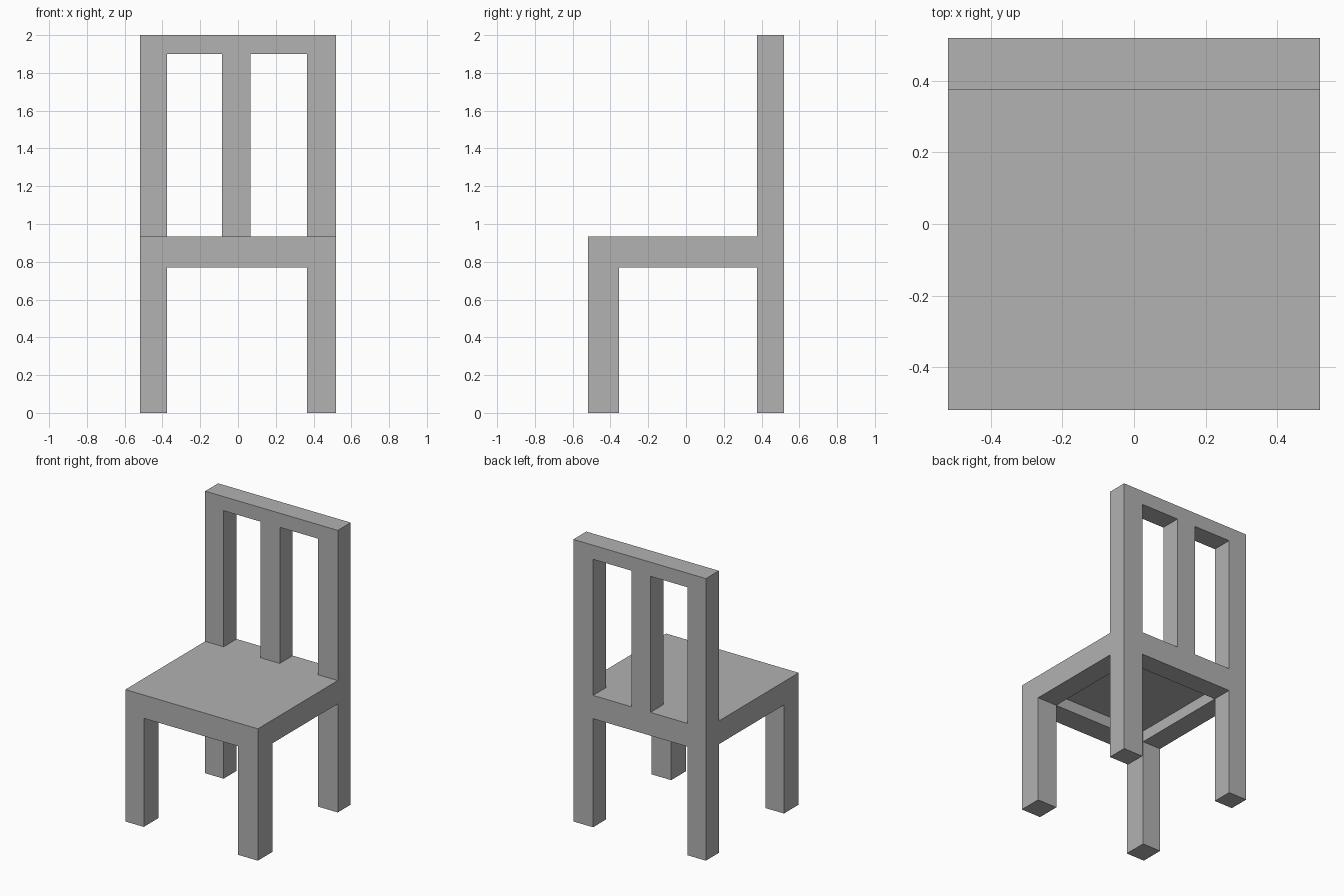
import bpy
import bmesh

cube = bpy.data.objects.get("Cube")
if cube:
    bpy.data.objects.remove(cube, do_unlink=True)

# One plain grey
grey = bpy.data.materials.new("plain_grey")
grey.use_nodes = True
colour = (0.445, 0.445, 0.445, 1)
grey.diffuse_color = colour
grey.node_tree.nodes["Principled BSDF"].inputs["Base Color"].default_value = colour

HALF = 0.52
LEFT_IN, RIGHT_IN = 0.365, -0.375      # inner faces of side posts
FRONT_IN, BACK_IN = -0.355, 0.375      # inner faces of front and back legs
SEAT_LOW, SEAT_TOP = 0.77, 0.935
RAIL_LOW, TOP = 1.9, 2.0


def box(name, xs, ys, zs, edit=None):
    """Box between the given (low, high) limits, with an optional bmesh edit."""
    bm = bmesh.new()
    bmesh.ops.create_cube(bm, size=1)
    for v in bm.verts:
        v.co = [lim[int(c > 0)] for c, lim in zip(v.co, (xs, ys, zs))]
    if edit:
        edit(bm)
    mesh = bpy.data.meshes.new(name)
    bm.to_mesh(mesh)
    bm.free()
    mesh.materials.append(grey)
    obj = bpy.data.objects.new(name, mesh)
    bpy.context.collection.objects.link(obj)
    return obj


def hollow_underside(bm):
    """Recess the bottom of the seat, leaving a frame as wide as the legs."""
    bm.normal_update()
    bottom = min(bm.faces, key=lambda f: f.normal.z)
    bmesh.ops.inset_individual(bm, faces=[bottom], thickness=0.15)
    for v in bottom.verts:
        v.co.x = LEFT_IN if v.co.x > 0 else RIGHT_IN
        v.co.y = BACK_IN if v.co.y > 0 else FRONT_IN
    bmesh.ops.inset_individual(bm, faces=[bottom], thickness=0)
    for v in bottom.verts:
        v.co.z += 0.08


# Seat
full = (-HALF, HALF)
back = (BACK_IN, HALF)
box("seat", full, full, (SEAT_LOW, SEAT_TOP), hollow_underside)

# Legs and back posts on each side
for side, xs in (("left", (LEFT_IN, HALF)), ("right", (-HALF, RIGHT_IN))):
    box(f"front_leg_{side}", xs, (-HALF, FRONT_IN), (0, SEAT_LOW))
    box(f"back_leg_{side}", xs, back, (0, SEAT_LOW))
    box(f"back_post_{side}", xs, back, (SEAT_TOP, RAIL_LOW))

# Middle slat and top rail of the backrest
box("back_slat", (-0.085, 0.065), back, (SEAT_TOP, RAIL_LOW))
box("top_rail", full, back, (RAIL_LOW, TOP))
